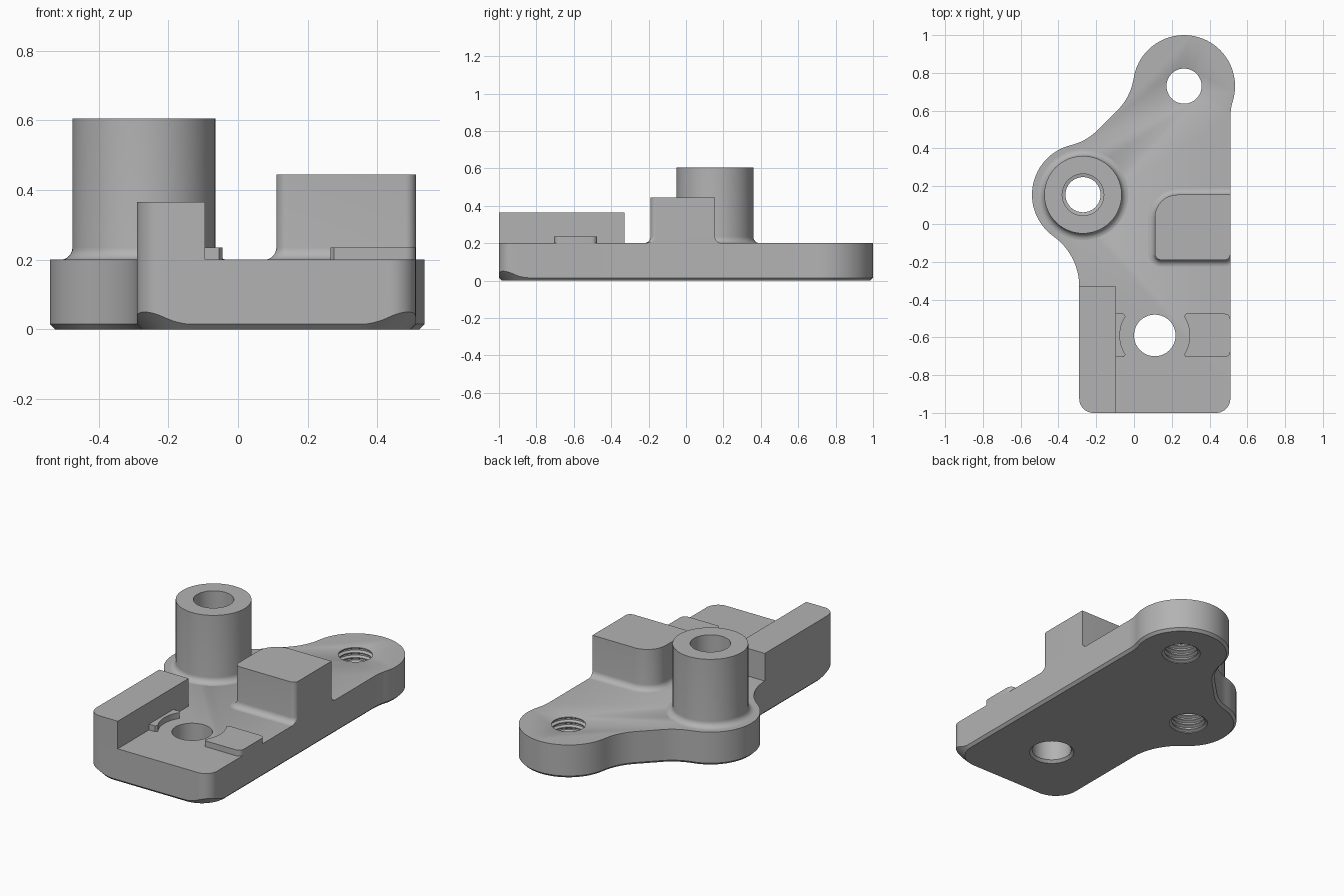
import bpy, bmesh
from math import sin, cos, radians, hypot, pi
from mathutils import Vector

cube = bpy.data.objects.get("Cube")
if cube:
    bpy.data.objects.remove(cube, do_unlink=True)

grey = bpy.data.materials.new("grey metal")
grey.use_nodes = True
grey.diffuse_color = (0.45, 0.45, 0.45, 1)
grey.node_tree.nodes["Principled BSDF"].inputs["Base Color"].default_value = (0.45, 0.45, 0.45, 1)

TOP = 0.2           # top of the plate
FILLET = 0.035      # fillet at the foot of raised parts
CHAMFER = 0.015


def arc(cx, cy, r, a0, a1, n=12):
    angles = [radians(a0 + (a1 - a0) * i / n) for i in range(n + 1)]
    return [(cx + r * cos(a), cy + r * sin(a)) for a in angles]


def line(a, b, n=8):
    a, b = Vector(a), Vector(b)
    return [tuple(a.lerp(b, i / n)) for i in range(n + 1)]


def skin(name, rings, cap_start=True, cap_end=True, loop=False):
    """Join rings of 3D points with faces."""
    bm = bmesh.new()
    rows = [[bm.verts.new(p) for p in ring] for ring in rings]
    pairs = list(zip(rows, rows[1:])) + ([(rows[-1], rows[0])] if loop else [])
    for low, high in pairs:
        for i in range(len(low)):
            j = (i + 1) % len(low)
            bm.faces.new((low[i], low[j], high[j], high[i]))
    if cap_start and not loop:
        bm.faces.new(rows[0][::-1])
    if cap_end and not loop:
        bm.faces.new(rows[-1])
    bmesh.ops.remove_doubles(bm, verts=bm.verts, dist=1e-5)
    bmesh.ops.recalc_face_normals(bm, faces=bm.faces)
    mesh = bpy.data.meshes.new(name)
    bm.to_mesh(mesh)
    bm.free()
    mesh.materials.append(grey)
    obj = bpy.data.objects.new(name, mesh)
    bpy.context.collection.objects.link(obj)
    return obj


def at_height(points, z):
    return [(x, y, z) for x, y in points]


def prism(name, points, z):
    return skin(name, [at_height(points, TOP), at_height(points, z)])


def lathe(name, centre, profile, loop=False, n=64):
    rings = [at_height(arc(*centre, r, 0, 360, n)[:-1], z) for r, z in profile]
    return skin(name, rings, loop=loop)


def activate(obj):
    bpy.ops.object.select_all(action='DESELECT')
    obj.select_set(True)
    bpy.context.view_layer.objects.active = obj


def smooth(obj):
    activate(obj)
    bpy.ops.object.shade_smooth_by_angle(angle=radians(30))


EAR, BOSS, HOLE = (0.265, 0.73), (-0.27, 0.155), (0.11, -0.59)
LEFT, RIGHT, FRONT = -0.29, 0.51, -1.0
CORNER, CUT = 0.075, 0.16     # corner radius and radius of the corner's conical cut

# Plate outline, counter-clockwise from the front edge
outline = line((RIGHT - CUT, FRONT), (RIGHT - CORNER, FRONT))
outline += arc(RIGHT - CORNER, FRONT + CORNER, CORNER, -90, 0)
outline += line((RIGHT, FRONT + CORNER), (RIGHT, FRONT + CUT))
outline += arc(RIGHT + 0.3, 0.563, 0.3, 180, 163, 6)
outline += arc(*EAR, 0.27, -17, 171.4, 40)
outline += arc(-0.299, 0.815, 0.3, -8.6, -45)
outline += arc(-0.405, 0.709, 0.3, -45, -76.3)
outline += arc(*BOSS, 0.27, 103.7, 234.6, 30)
outline += arc(-0.615, -0.33, 0.325, 54.6, 0)
outline += line((LEFT, FRONT + CUT), (LEFT, FRONT + CORNER))
outline += arc(LEFT + CORNER, FRONT + CORNER, CORNER, 180, 270)
outline += line((LEFT + CORNER, FRONT), (LEFT + CUT, FRONT))
clean = []
for p in outline:
    if not clean or hypot(p[0] - clean[-1][0], p[1] - clean[-1][1]) > 0.002:
        clean.append(p)

# Bottom edge: even chamfer, turning into a cone at the two front corners
shoulder, bottom = [], []
for i, (x, y) in enumerate(clean):
    before, after = clean[i - 1], clean[(i + 1) % len(clean)]
    cx = LEFT + CUT if x < 0.1 else RIGHT - CUT
    out = Vector((x - cx, y - FRONT - CUT))
    if y < FRONT + CUT and (x < LEFT + CUT or x > RIGHT - CUT):
        depth = max(out.length - CUT + CHAMFER, CHAMFER)
        inward = -out.normalized()
    else:
        depth = CHAMFER
        inward = Vector((before[1] - after[1], after[0] - before[0])).normalized()
    shoulder.append((x, y, depth))
    bottom.append((x + inward.x * depth, y + inward.y * depth, 0))
plate = skin("base_plate", [bottom, shoulder, at_height(clean, TOP)])

# Holes: two threaded, one plain with a countersink below
thread = [(0.108, -0.01)]
pitch = 0.03
for k in range(7):
    z = k * pitch
    thread += [(0.108, z + 0.004), (0.093, z + 0.012), (0.093, z + 0.018), (0.108, z + 0.026)]
thread.append((0.108, 0.23))
plain = [(0.135, -0.01), (0.11, 0.015), (0.11, 0.23)]
for name, centre, profile in (("ear_thread_cutter", EAR, thread),
                              ("boss_thread_cutter", BOSS, thread),
                              ("front_hole_cutter", HOLE, plain)):
    cutter = lathe(name, centre, profile)
    cutter.hide_render = True
    mod = plate.modifiers.new(name, 'BOOLEAN')
    mod.operation, mod.solver, mod.object = 'DIFFERENCE', 'EXACT', cutter
    activate(plate)
    bpy.ops.object.modifier_apply(modifier=mod.name)
    bpy.data.objects.remove(cutter, do_unlink=True)
smooth(plate)

# Fillet steps: outward offset and height
foot = [(FILLET * (1 - sin(t)), TOP + FILLET * (1 - cos(t)))
        for t in (pi / 2 * i / 8 for i in range(9))]

# Tall hollow boss
wall = [(0.205 + off, z) for off, z in foot]
smooth(lathe("hollow_boss", BOSS, wall + [(0.205, 0.605), (0.11, 0.605), (0.11, TOP)], loop=True))


# Stop block flush with the right edge
def block_ring(off, z):
    x0, x1, y0, y1 = 0.11, RIGHT, -0.19, 0.155
    corners = ((x0, y0, 1, 1, 0.035, 180), (x1, y0, -1, 1, 0.03, 270),
               (x1, y1, -1, -1, 0, 0), (x0, y1, 1, -1, 0.12, 90))
    ring = []
    for x, y, sx, sy, r, a in corners:
        ring += arc(x + sx * r, y + sy * r, r + off, a, a + 90, 10)
    return [(min(x, RIGHT), y, z) for x, y in ring]


smooth(skin("stop_block", [block_ring(o, z) for o, z in foot] + [block_ring(0, 0.445)],
            cap_start=False))

# Side rail following the rounded front corner
inner = -0.095
smooth(prism("side_rail", arc(LEFT + CORNER, FRONT + CORNER, CORNER, 180, 270)
             + [(inner, FRONT), (inner, -0.33), (LEFT, -0.33)], 0.365))

# Two low pads hollowed around the front hole
hx, hy = HOLE
half = 0.115
smooth(prism("left_pad", [(inner, hy + half), (inner, hy - half), (-0.055, hy - half)]
             + arc(hx, hy, 0.185, 213, 147) + [(-0.055, hy + half)], 0.235))
smooth(prism("right_pad", arc(hx, hy, 0.185, 33, -33) + [(0.275, hy - half)]
             + arc(RIGHT - 0.03, hy - half + 0.03, 0.03, -90, 0, 6)
             + arc(RIGHT - 0.03, hy + half - 0.03, 0.03, 0, 90, 6)
             + [(0.275, hy + half)], 0.235))
